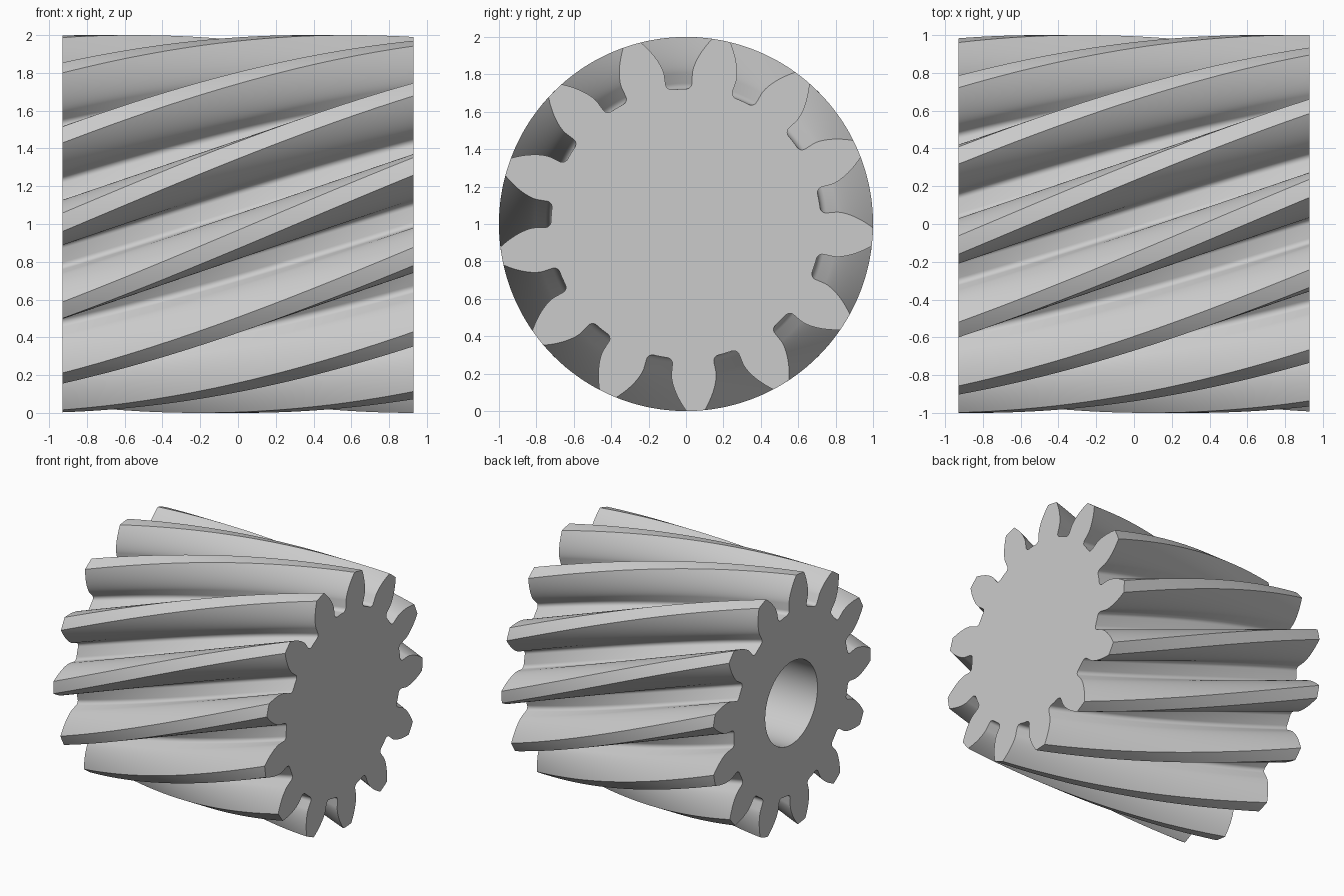
import bpy, bmesh, math

TEETH = 13
TIP_R, ROOT_R, BASE_R = 1.0, 0.722, 0.808
HALF_LEN = 0.93
START, TWIST = math.radians(101.6), math.radians(-45)   # tooth angle mid-length, total twist
TIP_HALF = math.radians(2.8)
FILLET = 0.03
BORE_R, BORE_DEPTH = 0.33, 1.2
SLICES = 40

cube = bpy.data.objects.get("Cube")
if cube:
    bpy.data.objects.remove(cube, do_unlink=True)


def make_material(name, grey):
    mat = bpy.data.materials.new(name)
    mat.use_nodes = True
    colour = (grey, grey, grey, 1)
    mat.diffuse_color = colour
    mat.node_tree.nodes["Principled BSDF"].inputs["Base Color"].default_value = colour
    return mat


def involute(r):
    a = math.acos(min(1, BASE_R / r))
    return math.tan(a) - a


def half_tooth():
    """(radius, angle from tooth centre) from the tip down to the root floor."""
    pts = []
    for i in range(13):                                   # involute flank
        r = TIP_R + (BASE_R - TIP_R) * i / 12
        pts.append((r, TIP_HALF + involute(TIP_R) - involute(r)))
    base_half = pts[-1][1]
    for i in range(7):                                    # root fillet
        a = math.pi / 2 * i / 6
        pts.append((ROOT_R + FILLET * (1 - math.sin(a)),
                    base_half + FILLET / ROOT_R * (1 - math.cos(a))))
    return pts


def gear_profile():
    side = half_tooth()
    tooth = [(r, -a) for r, a in reversed(side)]
    tooth += [(TIP_R, TIP_HALF * k) for k in (-0.5, 0, 0.5)]
    tooth += side
    pitch = math.tau / TEETH
    tooth.append((ROOT_R, pitch / 2))                     # middle of the gap
    return [(r, a + pitch * n) for n in range(TEETH) for r, a in tooth]


def add_ring(bm, profile, x, turn):
    return [bm.verts.new((x, r * math.cos(a + turn), 1 + r * math.sin(a + turn)))
            for r, a in profile]


def skin(bm, ring_a, ring_b):
    n = len(ring_a)
    for i in range(n):
        j = (i + 1) % n
        bm.faces.new((ring_a[i], ring_a[j], ring_b[j], ring_b[i]))


def loop_edges(bm, ring):
    return [bm.edges.get((ring[i - 1], ring[i])) for i in range(len(ring))]


bm = bmesh.new()

# Twisted teeth
profile = gear_profile()
rings = []
for s in range(SLICES + 1):
    t = s / SLICES - 0.5
    rings.append(add_ring(bm, profile, 2 * HALF_LEN * t, START + TWIST * t))
for a, b in zip(rings, rings[1:]):
    skin(bm, a, b)

# Blind bore in the -x end
circle = [(BORE_R, math.tau * i / 64) for i in range(64)]
mouth = add_ring(bm, circle, -HALF_LEN, 0)
floor = add_ring(bm, circle, -HALF_LEN + BORE_DEPTH, 0)
skin(bm, mouth, floor)
bm.faces.new(floor)

# End faces
bmesh.ops.triangle_fill(bm, use_beauty=True,
                        edges=loop_edges(bm, rings[0]) + loop_edges(bm, mouth))
bmesh.ops.triangle_fill(bm, use_beauty=True, edges=loop_edges(bm, rings[-1]))
bmesh.ops.recalc_face_normals(bm, faces=bm.faces)

mesh = bpy.data.meshes.new("helical_gear")
bm.to_mesh(mesh)
bm.free()
gear = bpy.data.objects.new("helical_gear", mesh)
bpy.context.collection.objects.link(gear)
mesh.materials.append(make_material("light grey metal", 0.6))

bpy.ops.object.select_all(action='DESELECT')
gear.select_set(True)
bpy.context.view_layer.objects.active = gear
bpy.ops.object.shade_smooth_by_angle(angle=math.radians(30))
